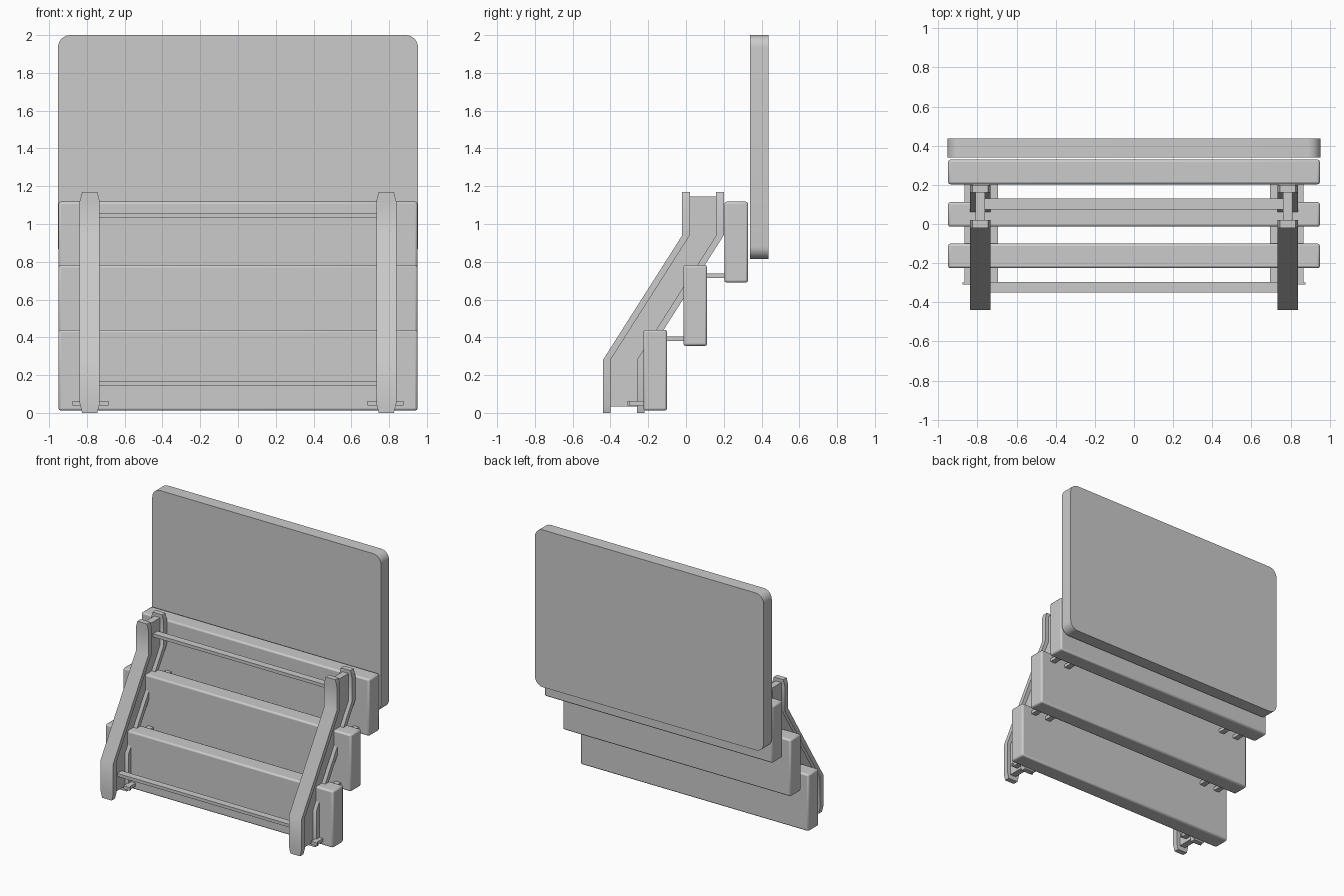
import bpy, bmesh, math

if "Cube" in bpy.data.objects:
    bpy.data.objects.remove(bpy.data.objects["Cube"])

grey = bpy.data.materials.new("light grey")
grey.diffuse_color = (0.6, 0.6, 0.6, 1)
grey.use_nodes = True
grey.node_tree.nodes["Principled BSDF"].inputs["Base Color"].default_value = grey.diffuse_color


def finish(name, bm, bevel=0, segments=2):
    bmesh.ops.recalc_face_normals(bm, faces=bm.faces)
    me = bpy.data.meshes.new(name)
    bm.to_mesh(me)
    bm.free()
    me.materials.append(grey)
    ob = bpy.data.objects.new(name, me)
    bpy.context.collection.objects.link(ob)
    if bevel:
        mod = ob.modifiers.new("bevel", 'BEVEL')
        mod.width, mod.segments = bevel, segments
    bpy.ops.object.select_all(action='DESELECT')
    bpy.context.view_layer.objects.active = ob
    ob.select_set(True)
    bpy.ops.object.shade_smooth_by_angle(angle=math.radians(40))
    return ob


def box(name, x, y, z, bevel=0):
    bm = bmesh.new()
    bmesh.ops.create_cube(bm, size=1)
    for v in bm.verts:
        for i, (lo, hi) in enumerate((x, y, z)):
            v.co[i] = lo if v.co[i] < 0 else hi
    return finish(name, bm, bevel)


def profile(name, points, axis, lo, hi):
    """Extrude a closed 2D outline along x or y."""
    def place(a, b, c):
        return (c, a, b) if axis == 'x' else (a, c, b)
    bm = bmesh.new()
    ends = [[bm.verts.new(place(a, b, c)) for a, b in points] for c in (lo, hi)]
    for e in ends:
        bm.faces.new(e)
    n = len(points)
    for i in range(n):
        j = (i + 1) % n
        bm.faces.new((ends[0][i], ends[0][j], ends[1][j], ends[1][i]))
    return finish(name, bm)


def flange(name, cx, dy):
    """Bent strip that narrows at both ends."""
    rows = [(-0.42, 0, 0.04), (-0.42, 0.05, 0.053), (-0.42, 0.28, 0.053),
            (0, 0.94, 0.053), (0, 1.12, 0.053), (0, 1.17, 0.04)]
    bm = bmesh.new()
    rings = [[bm.verts.new((cx + sx * w, y + dy + sy * 0.02, z))
              for sx, sy in ((-1, -1), (1, -1), (1, 1), (-1, 1))] for y, z, w in rows]
    for a, b in zip(rings, rings[1:]):
        for i in range(4):
            j = (i + 1) % 4
            bm.faces.new((a[i], a[j], b[j], b[i]))
    bm.faces.new(rings[0])
    bm.faces.new(rings[-1])
    return finish(name, bm)


# Back panel with rounded corners
r, w, z0, z1 = 0.065, 0.953, 0.815, 2.0
outline = []
for k, (cx, cz) in enumerate(((w - r, z1 - r), (r - w, z1 - r), (r - w, z0 + r), (w - r, z0 + r))):
    for s in range(9):
        t = math.radians(90 * k + 90 * s / 8)
        outline.append((cx + r * math.cos(t), cz + r * math.sin(t)))
profile("back_panel", outline, 'y', 0.34, 0.437)

# Three stepped slabs, each held by clips
for i, (y, z, clip_y, clip_z) in enumerate(((-0.226, 0.012, -0.31, 0.04),
                                            (-0.014, 0.355, -0.19, 0.38),
                                            (0.203, 0.69, 0.02, 0.715))):
    box(f"slab_{i + 1}", (-0.95, 0.95), (y, y + 0.126), (z, z + 0.428), 0.012)
    for s in (-1, 1):
        for a, b in ((0.695, 0.738), (0.825, 0.867)):
            box("slab_clip", sorted((s * a, s * b)), (clip_y, y + 0.01), (clip_z, clip_z + 0.024))
        for a, b in ((0.685, 0.735), (0.828, 0.877)):
            box("clip_end", sorted((s * a, s * b)), (clip_y, clip_y + 0.012), (clip_z, clip_z + 0.024))

# Bent I-beam supports
web = [(-0.41, 0.035), (-0.41, 0.28), (0.01, 0.94), (0.01, 1.145),
       (0.17, 1.145), (0.17, 0.94), (-0.25, 0.28), (-0.25, 0.035)]
for s in (-1, 1):
    flange("front_flange", s * 0.785, 0)
    flange("rear_flange", s * 0.785, 0.18)
    profile("beam_web", web, 'x', s * 0.785 - 0.024, s * 0.785 + 0.024)

# Crossbars between the supports
box("upper_crossbar", (-0.77, 0.77), (0.075, 0.13), (1.032, 1.056))
box("lower_crossbar", (-0.77, 0.77), (-0.35, -0.296), (0.143, 0.166))
